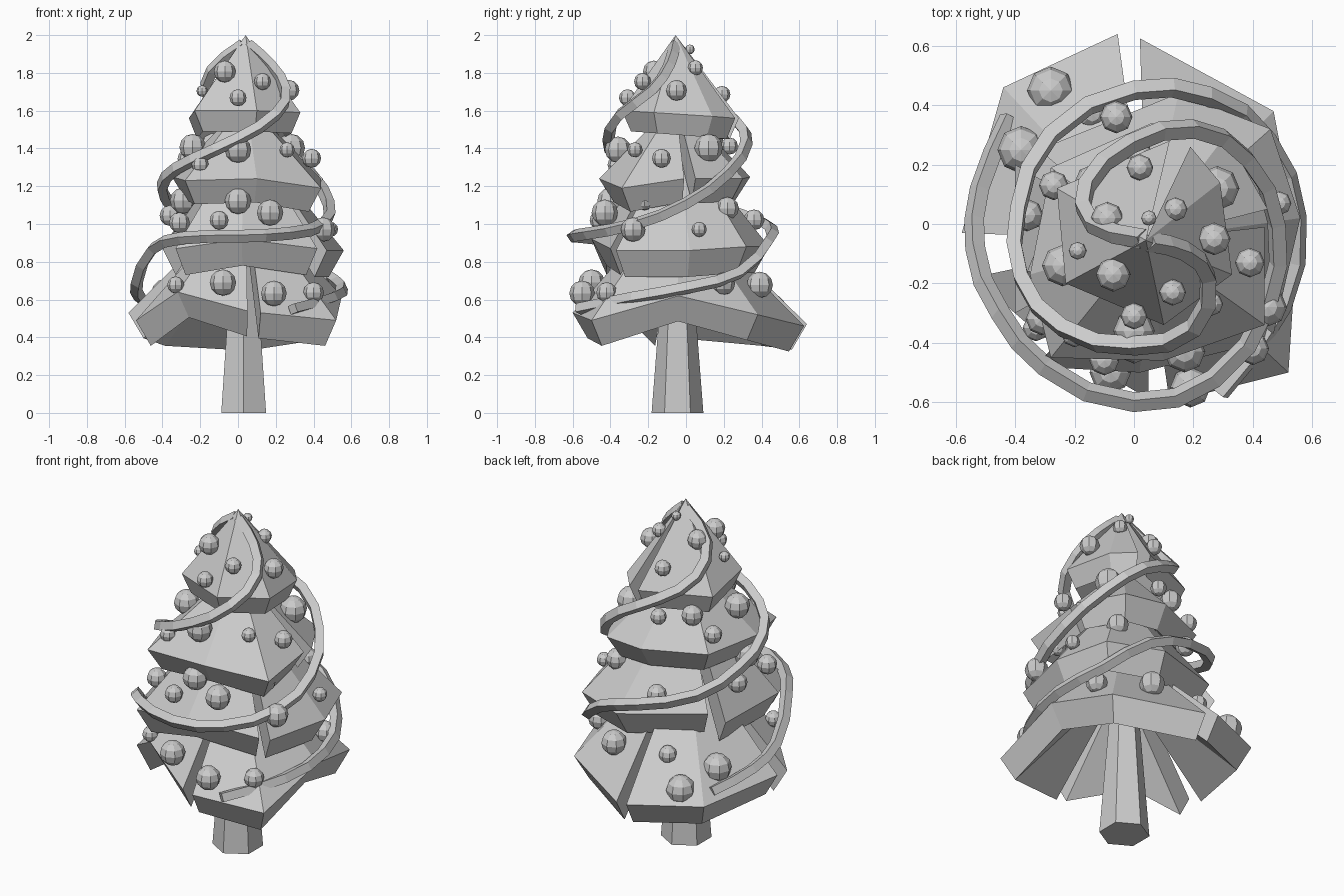
import bpy, bmesh
from math import hypot
from mathutils import Matrix, Vector

cube = bpy.data.objects.get("Cube")
if cube:
    bpy.data.objects.remove(cube)

GREY = (0.6, 0.6, 0.6, 1.0)
grey = bpy.data.materials.new("plain_grey")
grey.use_nodes = True
grey.diffuse_color = GREY
next(n for n in grey.node_tree.nodes if n.type == 'BSDF_PRINCIPLED').inputs["Base Color"].default_value = GREY

AXIS = Vector((0.04, -0.055))


def finish(name, data):
    data.materials.append(grey)
    ob = bpy.data.objects.new(name, data)
    bpy.context.collection.objects.link(ob)
    return ob


def from_bmesh(name, bm):
    bmesh.ops.recalc_face_normals(bm, faces=bm.faces)
    me = bpy.data.meshes.new(name)
    bm.to_mesh(me)
    bm.free()
    return finish(name, me)


def add_panel(bm, top, inset, drop, rim):
    """Thick slice of a cone, from the axis out to a slanted rim."""
    outer, inner = [], []
    for x, y, z in rim:
        inward = (AXIS - Vector((x, y))).normalized() * inset
        outer.append(bm.verts.new((x, y, z)))
        inner.append(bm.verts.new((x + inward.x, y + inward.y, z - drop)))
    tip = bm.verts.new((*AXIS, top))
    under = bm.verts.new((*AXIS, top - 0.2))
    for i in range(len(rim) - 1):
        bm.faces.new((tip, outer[i], outer[i + 1]))
        bm.faces.new((outer[i], inner[i], inner[i + 1], outer[i + 1]))
        bm.faces.new((under, inner[i + 1], inner[i]))
    for i in (0, -1):
        bm.faces.new((tip, under, inner[i], outer[i]))


# Branch tiers: cone top, rim inset, rim drop, then the rim corners of each panel
tiers = {
    "bottom_branches": (1.15, .08, .135, [
        [(-.055, .64, .47), (-.44, .46, .49), (-.58, -.03, .53)],
        [(-.54, -.18, .49), (-.32, -.37, .64), (.05, -.59, .54)],
        [(.12, -.6, .53), (.52, -.5, .49), (.55, -.04, .62), (.47, .38, .52), (.02, .625, .46)]]),
    "lower_branches": (1.5, .08, .14, [
        [(-.33, -.48, .87), (.02, -.5, .92), (.42, -.4, .87)],
        [(.47, -.37, .86), (.56, .02, .86), (.46, .32, .88), (.15, .44, .88), (-.32, .25, .93)],
        [(-.4, .2, .88), (-.4, -.3, .87)]]),
    "upper_branches": (1.65, .08, .125, [
        [(.45, .05, 1.24), (.31, .3, 1.24), (.06, .34, 1.25), (-.28, .19, 1.25), (-.35, -.17, 1.25),
         (-.28, -.45, 1.23), (.1, -.46, 1.24), (.44, -.34, 1.19), (.44, -.01, 1.24)]]),
    "top_branches": (2.0, .05, .11, [
        [(.19, .26, 1.56), (.29, .14, 1.57), (.33, -.17, 1.59), (.1, -.34, 1.6), (-.23, -.2, 1.6),
         (-.26, .12, 1.56), (.12, .28, 1.56)]]),
}
for name, (top, inset, drop, panels) in tiers.items():
    bm = bmesh.new()
    for rim in panels:
        add_panel(bm, top, inset, drop, rim)
    from_bmesh(name, bm)

# Trunk
bm = bmesh.new()
bmesh.ops.create_cone(bm, cap_ends=True, segments=6, radius1=.137, radius2=.06, depth=1,
                      matrix=Matrix.Translation((.03, -.045, .5)))
from_bmesh("trunk", bm)

# Baubles resting on the tiers: cone height and slope, then x, y, radius
baubles = {
    "bottom_baubles": (1.16, 1.02, [
        (-.08, -.5, .07), (.19, -.55, .068), (.4, -.42, .055), (-.33, -.35, .045), (-.28, .45, .08),
        (-.38, .25, .08), (.2, .39, .07), (.43, .2, .06), (-.14, .37, .05)]),
    "lower_baubles": (1.56, 1.26, [
        (0, -.4, .07), (-.29, -.16, .07), (.17, -.43, .07), (-.31, -.32, .055), (.45, -.28, .065),
        (.49, .07, .04), (.3, .22, .06), (-.06, .36, .055), (-.1, -.46, .05), (.35, -.22, .045),
        (-.36, .03, .055)]),
    "upper_baubles": (1.67, .9, [
        (0, -.36, .07), (-.24, -.14, .07), (-.2, -.37, .045), (.26, -.27, .04), (.39, -.13, .05),
        (.28, .12, .075), (-.27, .13, .05), (.02, .23, .045), (-.14, .14, .06)]),
    "top_baubles": (2.03, 1.4, [
        (-.07, -.17, .058), (.13, -.23, .045), (0, -.31, .045), (-.19, -.09, .03), (.02, .19, .045),
        (.14, .05, .04), (-.09, .02, .055), (.27, -.05, .055), (.05, .02, .026)]),
}
for name, (top, slope, balls) in baubles.items():
    bm = bmesh.new()
    for x, y, radius in balls:
        z = top - slope * hypot(x - AXIS.x, y - AXIS.y)
        bmesh.ops.create_uvsphere(bm, u_segments=8, v_segments=6, radius=radius,
                                  matrix=Matrix.Translation((x, y, z)))
    from_bmesh(name, bm)


# Two garlands winding down from the tip
def garland(name, points):
    curve = bpy.data.curves.new(name, 'CURVE')
    curve.dimensions = '3D'
    curve.bevel_depth = .034
    curve.bevel_resolution = 0
    curve.use_fill_caps = True
    curve.resolution_u = 2
    spline = curve.splines.new('BEZIER')
    spline.bezier_points.add(len(points) - 1)
    for knot, co in zip(spline.bezier_points, points):
        knot.co = co
        knot.handle_left_type = knot.handle_right_type = 'AUTO'
    spline.use_smooth = False
    finish(name, curve)


garland("first_garland", [
    (.03, -.05, 1.95), (-.14, 0, 1.81), (-.16, .13, 1.66), (-.01, .27, 1.54), (.2, .32, 1.43),
    (.38, .22, 1.27), (.48, 0, 1.11), (.45, -.27, 1), (.27, -.52, .95), (0, -.6, .935),
    (-.3, -.48, .925), (-.45, -.3, .87), (-.535, -.08, .69), (-.52, .12, .61), (-.42, .36, .54)])
garland("second_garland", [
    (.05, -.06, 1.95), (.17, -.09, 1.84), (.25, -.18, 1.71), (.2, -.35, 1.58), (0, -.41, 1.45),
    (-.24, -.35, 1.34), (-.38, -.18, 1.25), (-.39, .05, 1.15), (-.28, .3, 1.05), (0, .45, .98),
    (.25, .43, .9), (.45, .28, .74), (.55, .02, .665), (.5, -.28, .61), (.29, -.57, .55)])
